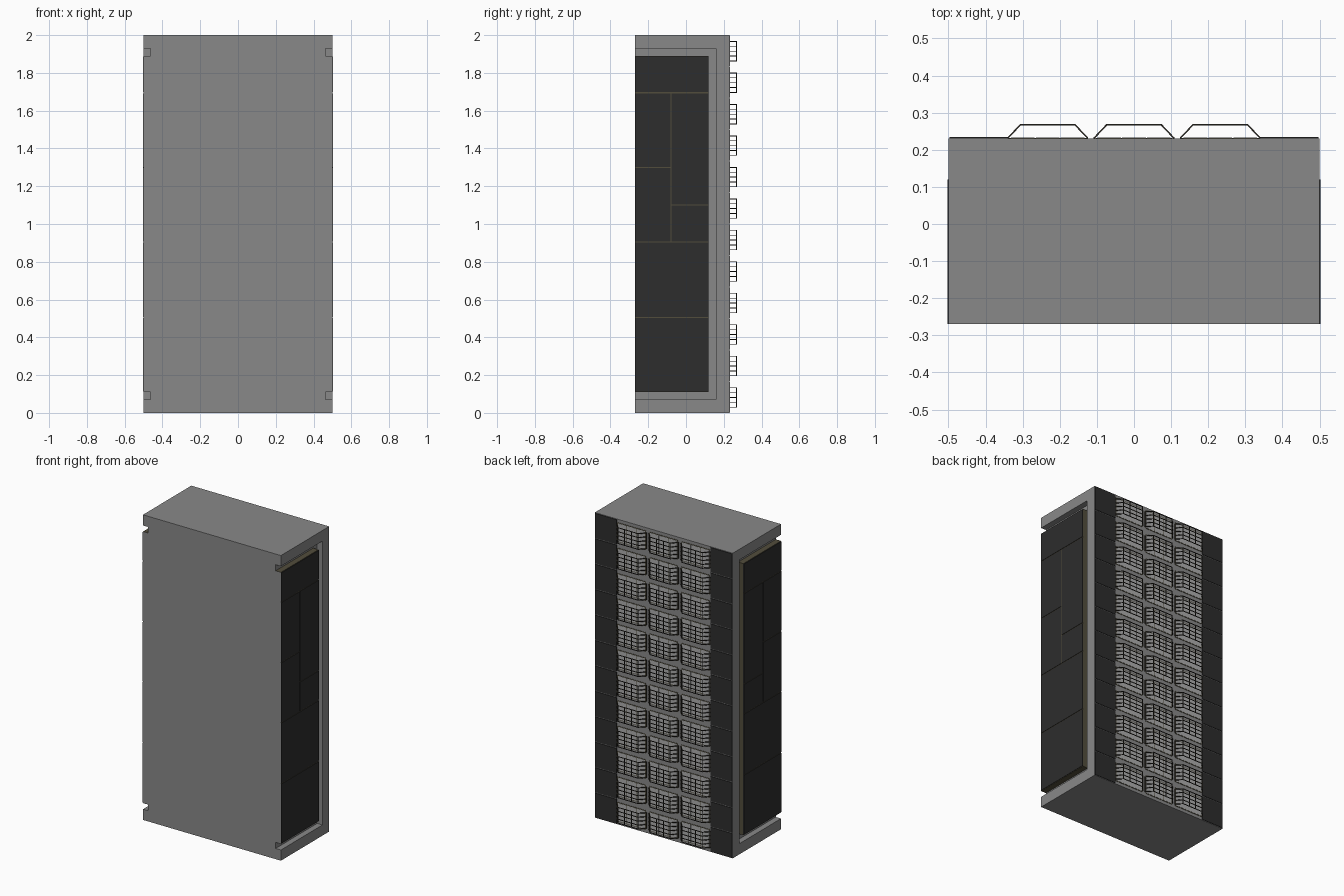
import bpy, bmesh
from mathutils import Vector

if "Cube" in bpy.data.objects:
    bpy.data.objects.remove(bpy.data.objects["Cube"])

def mat(name, c):
    m = bpy.data.materials.new(name)
    m.diffuse_color = (*c, 1)
    m.use_nodes = True
    m.node_tree.nodes["Principled BSDF"].inputs["Base Color"].default_value = m.diffuse_color
    return m

CONCRETE = mat("concrete grey", (0.25, 0.25, 0.25))
DARK = mat("dark cladding", (0.026, 0.026, 0.026))
OLIVE = mat("olive trim", (0.085, 0.075, 0.045))
RAIL = mat("rail black brown", (0.03, 0.027, 0.02))
GLASS = mat("pale window", (0.42, 0.42, 0.42))

FLOORS, PITCH = 12, 2 / 12
BACK = 0.23

def box(bm, x0, x1, y0, y1, z0, z1):
    v = [bm.verts.new((x, y, z)) for x in (x0, x1) for y in (y0, y1) for z in (z0, z1)]
    for f in ((0, 1, 3, 2), (4, 6, 7, 5), (0, 4, 5, 1), (2, 3, 7, 6), (0, 2, 6, 4), (1, 5, 7, 3)):
        bm.faces.new([v[i] for i in f])

def bar(bm, p, q, t=0.004):
    """Square bar between two points."""
    p, q = Vector(p), Vector(q)
    d = (q - p).normalized()
    up = Vector((0, 0, 1)) if abs(d.z) < 0.9 else Vector((0, 1, 0))
    a = d.cross(up).normalized() * t / 2
    b = d.cross(a).normalized() * t / 2
    r = [[bm.verts.new(c + s * a + u * b) for s, u in ((-1, -1), (1, -1), (1, 1), (-1, 1))]
         for c in (p, q)]
    for i in range(4):
        j = (i + 1) % 4
        bm.faces.new((r[0][i], r[0][j], r[1][j], r[1][i]))
    bm.faces.new(r[0][::-1])
    bm.faces.new(r[1])

def finish(bm, name, *mats):
    bmesh.ops.recalc_face_normals(bm, faces=bm.faces)
    me = bpy.data.meshes.new(name)
    bm.to_mesh(me)
    bm.free()
    for m in mats:
        me.materials.append(m)
    ob = bpy.data.objects.new(name, me)
    bpy.context.collection.objects.link(ob)
    return ob

def stack(ob):
    """Repeat a part on every floor."""
    m = ob.modifiers.new("floors", 'ARRAY')
    m.count = FLOORS
    m.use_relative_offset = False
    m.use_constant_offset = True
    m.constant_offset_displace = (0, 0, PITCH)

# Main block
bm = bmesh.new()
box(bm, -0.5, 0.5, -0.27, BACK, 0, 2)
body = finish(bm, "tower_block", CONCRETE, OLIVE)

# U-shaped grooves around the side panels, open to the front
profile = [(-0.4, 0.07), (0.16, 0.07), (0.16, 1.93), (-0.4, 1.93),
           (-0.4, 1.89), (0.12, 1.89), (0.12, 0.11), (-0.4, 0.11)]
bm = bmesh.new()
for s in (-1, 1):
    f = bm.faces.new([bm.verts.new((s * 0.462, y, z)) for y, z in profile])
    ext = bmesh.ops.extrude_face_region(bm, geom=[f])["geom"]
    bmesh.ops.translate(bm, vec=(s * 0.1, 0, 0),
                        verts=[g for g in ext if isinstance(g, bmesh.types.BMVert)])
cutter = finish(bm, "groove_cutter", CONCRETE)
cutter.hide_render = True
mod = body.modifiers.new("grooves", 'BOOLEAN')
mod.operation = 'DIFFERENCE'
mod.solver = 'EXACT'
mod.object = cutter
bpy.context.view_layer.objects.active = body
bpy.ops.object.modifier_apply(modifier="grooves")
bpy.data.objects.remove(cutter)

# Inner block sides are olive behind the dark panels
for f in body.data.polygons:
    co = [body.data.vertices[i].co for i in f.vertices]
    inner = all(c.y < 0.125 and 0.105 < c.z < 1.895 for c in co)
    f.material_index = 1 if inner and abs(f.center.x) > 0.45 else 0

# Side cladding panels, (y0, y1, z0, z1)
panels = [(-0.27, 0.12, 0.11, 0.505), (-0.27, 0.12, 0.505, 0.905),
          (-0.27, -0.08, 0.905, 1.30), (-0.27, -0.08, 1.30, 1.695),
          (-0.08, 0.12, 0.905, 1.10), (-0.08, 0.12, 1.10, 1.695),
          (-0.27, 0.12, 1.695, 1.89)]
bm = bmesh.new()
g = 0.003
for y0, y1, z0, z1 in panels:
    for s in (-1, 1):
        box(bm, *sorted((s * 0.499, s * 0.503)), y0 + (g if y0 > -0.2 else 0.0005),
            y1 - (g if y1 < 0.1 else 0), z0 + g, z1 - g)
finish(bm, "side_cladding", DARK)

# Dark panels either side of the balconies on the back
bm = bmesh.new()
for s in (-1, 1):
    box(bm, *sorted((s * 0.34, s * 0.497)), BACK - 0.001, BACK + 0.004, 0.003, PITCH - 0.003)
stack(finish(bm, "back_cladding", DARK))

# Windows, frames and bay railings for one floor, stacked upward
glass, frame, rail = bmesh.new(), bmesh.new(), bmesh.new()
Z0, Z1 = 0.03, 0.133
for cx in (-0.2325, 0, 0.2325):
    box(frame, cx - 0.104, cx + 0.104, BACK - 0.001, BACK + 0.002, 0.02, 0.146)
    for k in (-1, 0, 1):
        box(glass, cx + k * 0.067 - 0.032, cx + k * 0.067 + 0.032,
            BACK, BACK + 0.003, 0.024, 0.142)
    plan = [(cx - 0.107, BACK + 0.002), (cx - 0.073, 0.268),
            (cx + 0.073, 0.268), (cx + 0.107, BACK + 0.002)]
    for i in range(5):
        z = Z0 + (Z1 - Z0) * i / 4
        for (xa, ya), (xb, yb) in zip(plan, plan[1:]):
            bar(rail, (xa, ya, z), (xb, yb, z))
    for x, y in plan + [(cx - 0.025, 0.268), (cx + 0.025, 0.268)]:
        bar(rail, (x, y, Z0 - 0.002), (x, y, Z1 + 0.002))
stack(finish(frame, "window_frames", OLIVE))
stack(finish(glass, "windows", GLASS))
stack(finish(rail, "balcony_railings", RAIL))
